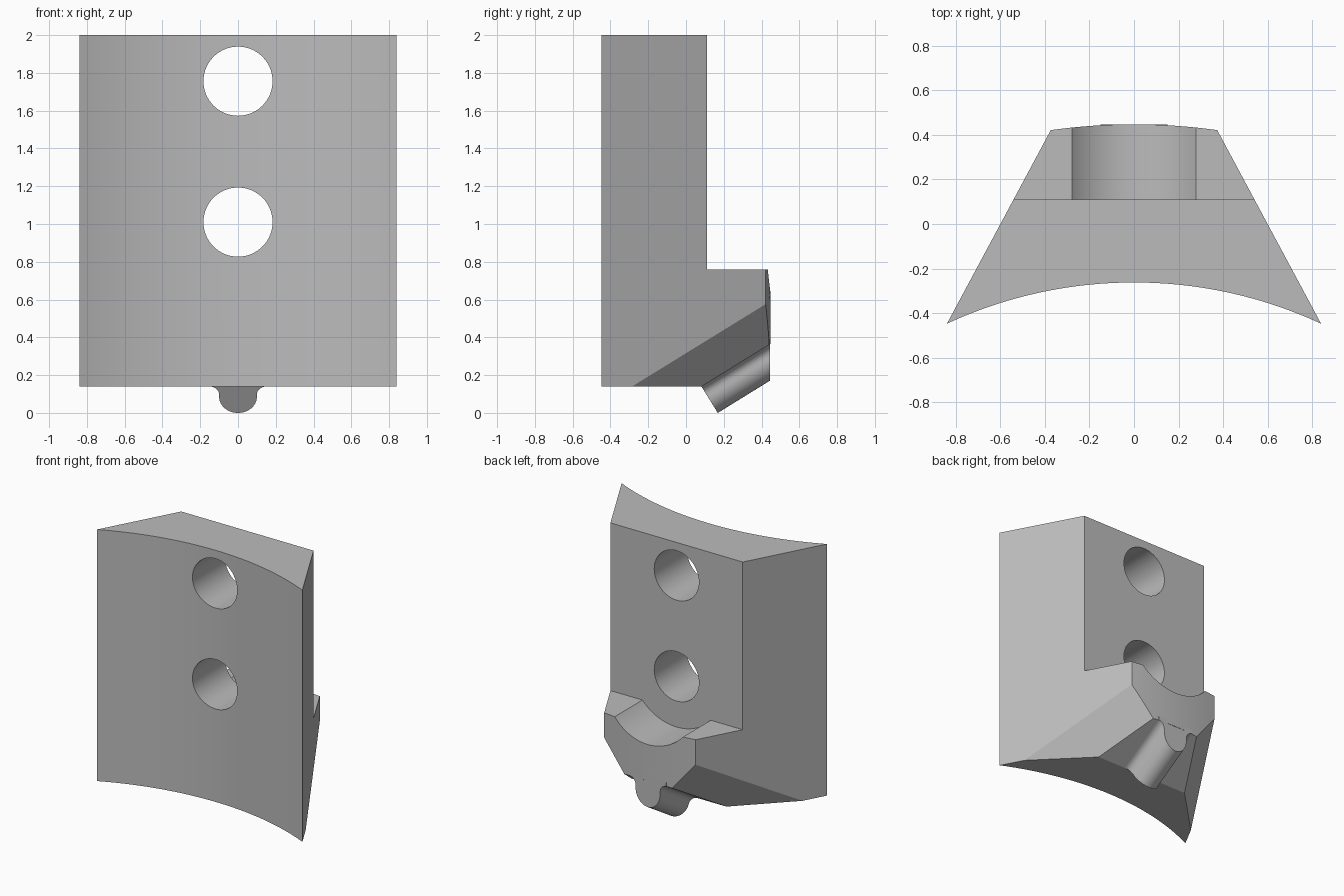
import bpy, bmesh, math
from mathutils import Vector as V

if "Cube" in bpy.data.objects:
    bpy.data.objects.remove(bpy.data.objects["Cube"])

grey = bpy.data.materials.new("plain_grey")
grey.diffuse_color = (0.5, 0.5, 0.5, 1)
grey.use_nodes = True
grey.node_tree.nodes["Principled BSDF"].inputs["Base Color"].default_value = grey.diffuse_color

CY = -2.2625              # centre of both plan arcs
FRONT_R, BACK_R = 2.0, 2.71
STEP_Y = 0.11             # wall back, where the lower block begins
FLAT = 0.076              # height of the sloped underside along v


def arc(cx, cy, r, a0, a1, n):
    """Points on a circle arc, angles in degrees."""
    out = []
    for i in range(n + 1):
        t = math.radians(a0 + (a1 - a0) * i / n)
        out.append((cx + r * math.cos(t), cy + r * math.sin(t)))
    return out


def geom(bm):
    return bm.verts[:] + bm.edges[:] + bm.faces[:]


def finish(name, bm, cuts):
    """Trim with (point, outward normal) planes, cap the cuts and make the object."""
    for co, no in cuts:
        bmesh.ops.bisect_plane(bm, geom=geom(bm), dist=1e-6, plane_co=co,
                               plane_no=no, clear_outer=True)
        rim = [e for e in bm.edges if e.is_boundary]
        if rim:
            bmesh.ops.edgeloop_fill(bm, edges=rim)
    bmesh.ops.recalc_face_normals(bm, faces=bm.faces[:])
    if not bm.faces:
        raise RuntimeError(name + " is empty")
    me = bpy.data.meshes.new(name)
    bm.to_mesh(me)
    bm.free()
    me.materials.append(grey)
    ob = bpy.data.objects.new(name, me)
    bpy.context.scene.collection.objects.link(ob)
    return ob


def thicken(bm, move):
    """Close a flat sheet into a solid; move gives each vertex its far position."""
    faces, rim = bm.faces[:], [e for e in bm.edges if e.is_boundary]
    far = {w: bm.verts.new(move(w.co)) for w in bm.verts[:]}
    for f in faces:
        bm.faces.new([far[w] for w in reversed(f.verts[:])])
    for e in rim:
        a, b = e.verts
        bm.faces.new((a, b, far[b], far[a]))


def slab(name, loops, radius, cuts):
    """Front-view outline with holes, from y = STEP_Y to a plan arc of the given radius."""
    bm = bmesh.new()
    edges = []
    for pts in loops:
        ring = [bm.verts.new((x, STEP_Y, z)) for x, z in pts]
        edges += [bm.edges.new((ring[i - 1], ring[i])) for i in range(len(ring))]
    bmesh.ops.triangle_fill(bm, edges=edges, use_beauty=True, normal=(0, -1, 0))
    # upright slices let the far face follow the arc
    for i in range(-16, 17):
        bmesh.ops.bisect_plane(bm, geom=geom(bm), dist=1e-5,
                               plane_co=(i * 0.0525, 0, 0), plane_no=(1, 0, 0))
    thicken(bm, lambda c: V((c.x, CY + math.sqrt(radius ** 2 - c.x ** 2), c.z)))
    return finish(name, bm, cuts)


# Sloped axes of the underside: u runs up and back, v is square to it
ang = math.radians(31.7)
u = V((0, math.cos(ang), math.sin(ang)))
v = V((0, -math.sin(ang), math.cos(ang)))

# Shared trims: sloped underside, tapering sides, slanted chamfers
trims = [(v * FLAT, -v)]
corner_y = CY + math.sqrt(FRONT_R ** 2 - 0.84 ** 2)
for s in (1, -1):
    trims.append((V((s * 0.84, corner_y, 0)), V((s * 0.867, 0.465, 0)).normalized()))
    trims.append((V((s * 0.39, 0.08, 0.14)), V((s * 0.165, 0.164, -0.1225)).normalized()))

# Curved wall with two bolt holes
holes = [arc(0, z, 0.183, 0, 360, 64)[:-1] for z in (1.01, 1.756)]
wall = slab("wall", [[(-0.9, 0.14), (0.9, 0.14), (0.9, 2), (-0.9, 2)]] + holes,
            FRONT_R, trims)

# Lower block with the round groove in its ledge
half = math.degrees(math.acos(0.25 / 0.375))
groove = arc(0, 1.01, 0.375, 270 + half, 270 - half, 32)
block = slab("lower_block", [[(-0.6, 0.14), (0.6, 0.14), (0.6, 0.76)] + groove
                             + [(-0.6, 0.76)]], BACK_R, trims)

# Rounded rib with fillets along the underside
rib_pts = ([(-0.15, 0.1)] + arc(-0.15, FLAT - 0.05, 0.05, 90, 0, 8)
           + arc(0, 0.0115, 0.1, 180, 360, 24)
           + arc(0.15, FLAT - 0.05, 0.05, 180, 90, 8) + [(0.15, 0.1)])
bm = bmesh.new()
bm.faces.new([bm.verts.new(V((x, 0, 0)) + v * h + u * 0.143) for x, h in rib_pts])
thicken(bm, lambda c: c + u * 0.7)
rib = finish("rib", bm, [(V((0, 0.446, 0)), V((0, 1, 0)))])

# Smooth curves, keep sharp edges
bpy.ops.object.select_all(action='DESELECT')
for ob in (wall, block, rib):
    ob.select_set(True)
bpy.context.view_layer.objects.active = wall
bpy.ops.object.shade_smooth_by_angle(angle=math.radians(25))
